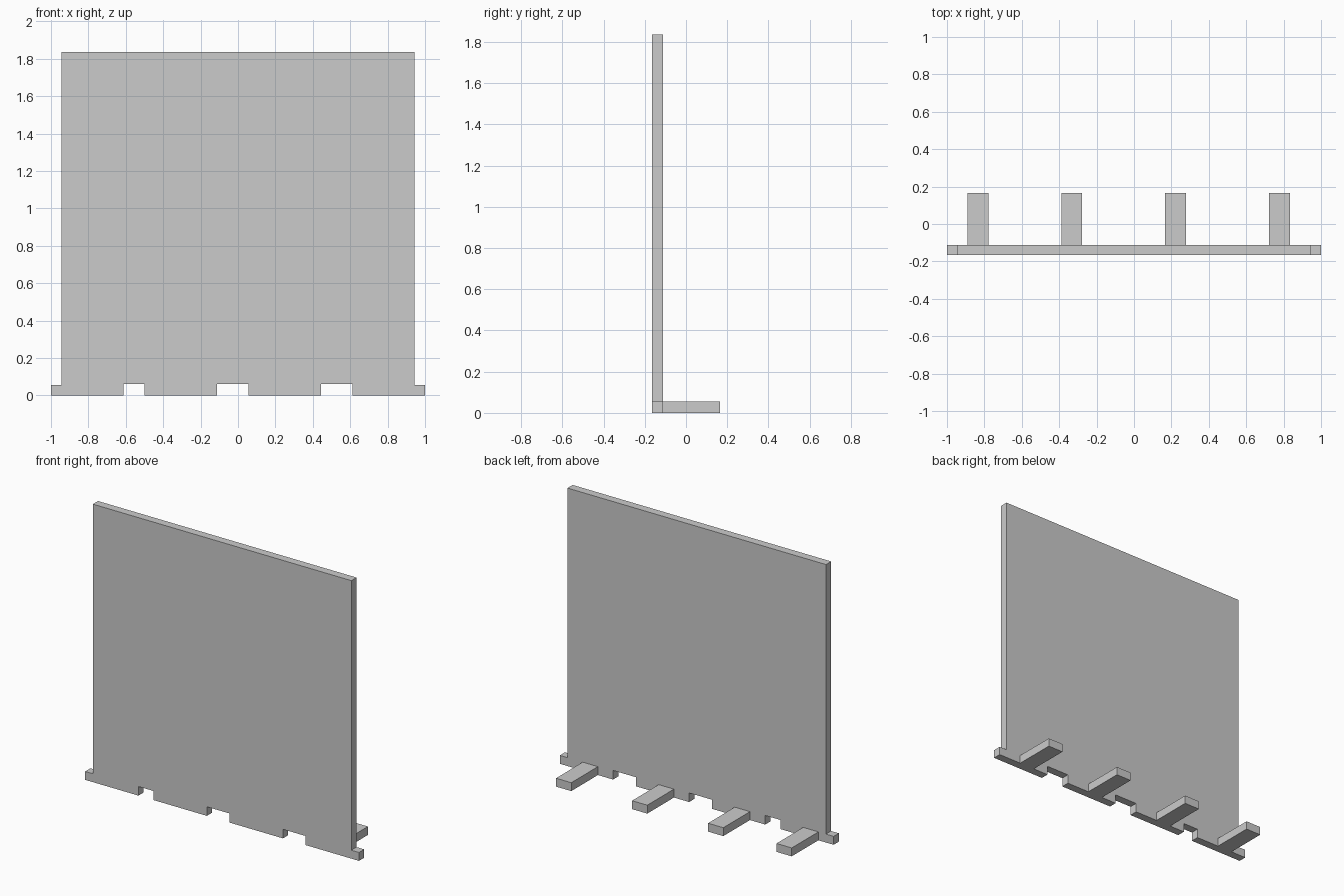
import bpy, bmesh

if "Cube" in bpy.data.objects:
    bpy.data.objects.remove(bpy.data.objects["Cube"])

U = 1 / 18            # the model sits on a grid of 1/18 unit
FRONT, BACK, TIP = -0.166, -0.112, 0.166
NOTCH_TOP, TOP = 0.06, 1.836


def extruded(name, outline, y0, y1):
    """Extrude an (x, z) outline from y0 to y1."""
    bm = bmesh.new()
    face = bm.faces.new([bm.verts.new((x, y0, z)) for x, z in outline])
    new = bmesh.ops.extrude_face_region(bm, geom=[face])["geom"]
    verts = [g for g in new if isinstance(g, bmesh.types.BMVert)]
    bmesh.ops.translate(bm, verts=verts, vec=(0, y1 - y0, 0))
    bmesh.ops.recalc_face_normals(bm, faces=bm.faces)
    mesh = bpy.data.meshes.new(name)
    bm.to_mesh(mesh)
    bm.free()
    obj = bpy.data.objects.new(name, mesh)
    bpy.context.collection.objects.link(obj)
    return obj


# Upright panel with side tabs and three notches along the bottom edge
outline = [(-1, 0)]
for a, b in ((-11, -9), (-2, 1), (8, 11)):
    outline += [(a * U, 0), (a * U, NOTCH_TOP), (b * U, NOTCH_TOP), (b * U, 0)]
outline += [(1, 0), (1, U), (17 * U, U), (17 * U, TOP),
            (-17 * U, TOP), (-17 * U, U), (-1, U)]
extruded("panel", outline, FRONT, BACK)

# Four flat feet reaching backwards
for i, a in enumerate((-16, -7, 3, 13)):
    x0, x1 = a * U, (a + 2) * U
    extruded(f"foot_{i + 1}", [(x0, 0), (x1, 0), (x1, U), (x0, U)], BACK, TIP)
